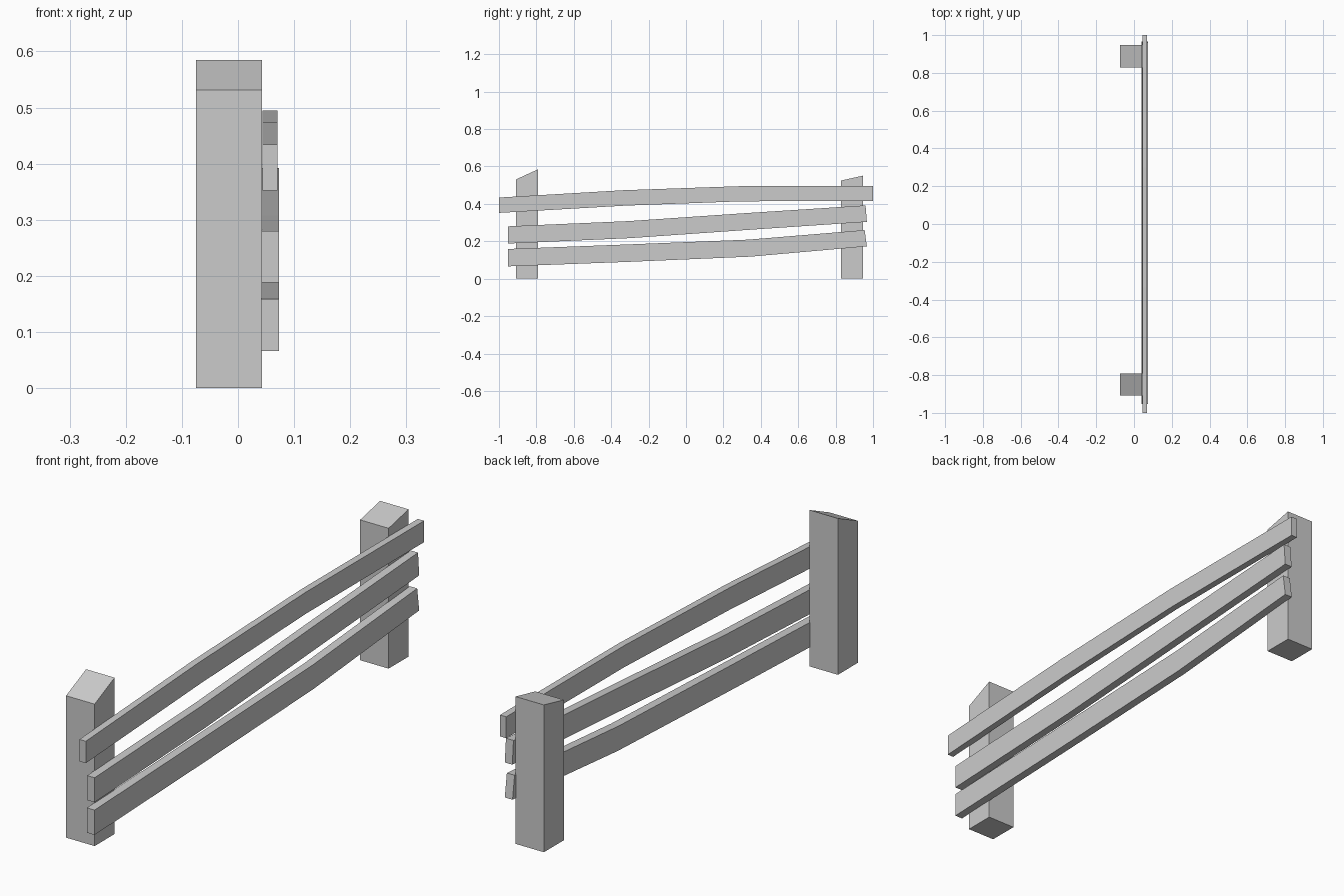
import bpy, bmesh

if "Cube" in bpy.data.objects:
    bpy.data.objects.remove(bpy.data.objects["Cube"])


def extrude_profile(name, x0, x1, profile):
    """Solid from a (y, z) outline extruded along x."""
    bm = bmesh.new()
    face = bm.faces.new([bm.verts.new((x0, y, z)) for y, z in profile])
    new = bmesh.ops.extrude_face_region(bm, geom=[face])["geom"]
    verts = [v for v in new if isinstance(v, bmesh.types.BMVert)]
    bmesh.ops.translate(bm, verts=verts, vec=(x1 - x0, 0, 0))
    bmesh.ops.recalc_face_normals(bm, faces=bm.faces)
    return finish(name, bm)


def loft_rail(name, x0, x1, stations):
    """Bent board swept through (y_bottom, z_bottom, y_top, z_top) sections."""
    bm = bmesh.new()
    rings = [[bm.verts.new(p) for p in ((x0, yb, zb), (x1, yb, zb), (x1, yt, zt), (x0, yt, zt))]
             for yb, zb, yt, zt in stations]
    for a, b in zip(rings, rings[1:]):
        for i in range(4):
            j = (i + 1) % 4
            bm.faces.new((a[i], a[j], b[j], b[i]))
    bm.faces.new(rings[0])
    bm.faces.new(rings[-1])
    bmesh.ops.recalc_face_normals(bm, faces=bm.faces)
    return finish(name, bm)


def finish(name, bm):
    mesh = bpy.data.meshes.new(name)
    bm.to_mesh(mesh)
    bm.free()
    obj = bpy.data.objects.new(name, mesh)
    bpy.context.collection.objects.link(obj)
    return obj


# Posts with slanted tops
for name, y0, y1, z0, z1 in (("front_post", -0.909, -0.791, 0.531, 0.585),
                             ("back_post", 0.829, 0.947, 0.525, 0.551)):
    extrude_profile(name, -0.075, 0.043, [(y0, 0), (y1, 0), (y1, z1), (y0, z0)])

# Three bent rails
loft_rail("top_rail", 0.044, 0.070, [
    (-1.0, 0.352, -1.0, 0.434), (-0.32, 0.391, -0.335, 0.473),
    (0.30, 0.414, 0.30, 0.495), (1.0, 0.415, 1.0, 0.495)])
loft_rail("middle_rail", 0.042, 0.073, [
    (-0.952, 0.188, -0.952, 0.280), (-0.30, 0.217, -0.305, 0.308),
    (0.33, 0.261, 0.325, 0.351), (0.967, 0.304, 0.960, 0.392)])
loft_rail("bottom_rail", 0.041, 0.073, [
    (-0.952, 0.066, -0.952, 0.159), (-0.31, 0.090, -0.315, 0.183),
    (0.345, 0.118, 0.335, 0.209), (0.967, 0.173, 0.955, 0.260)])
